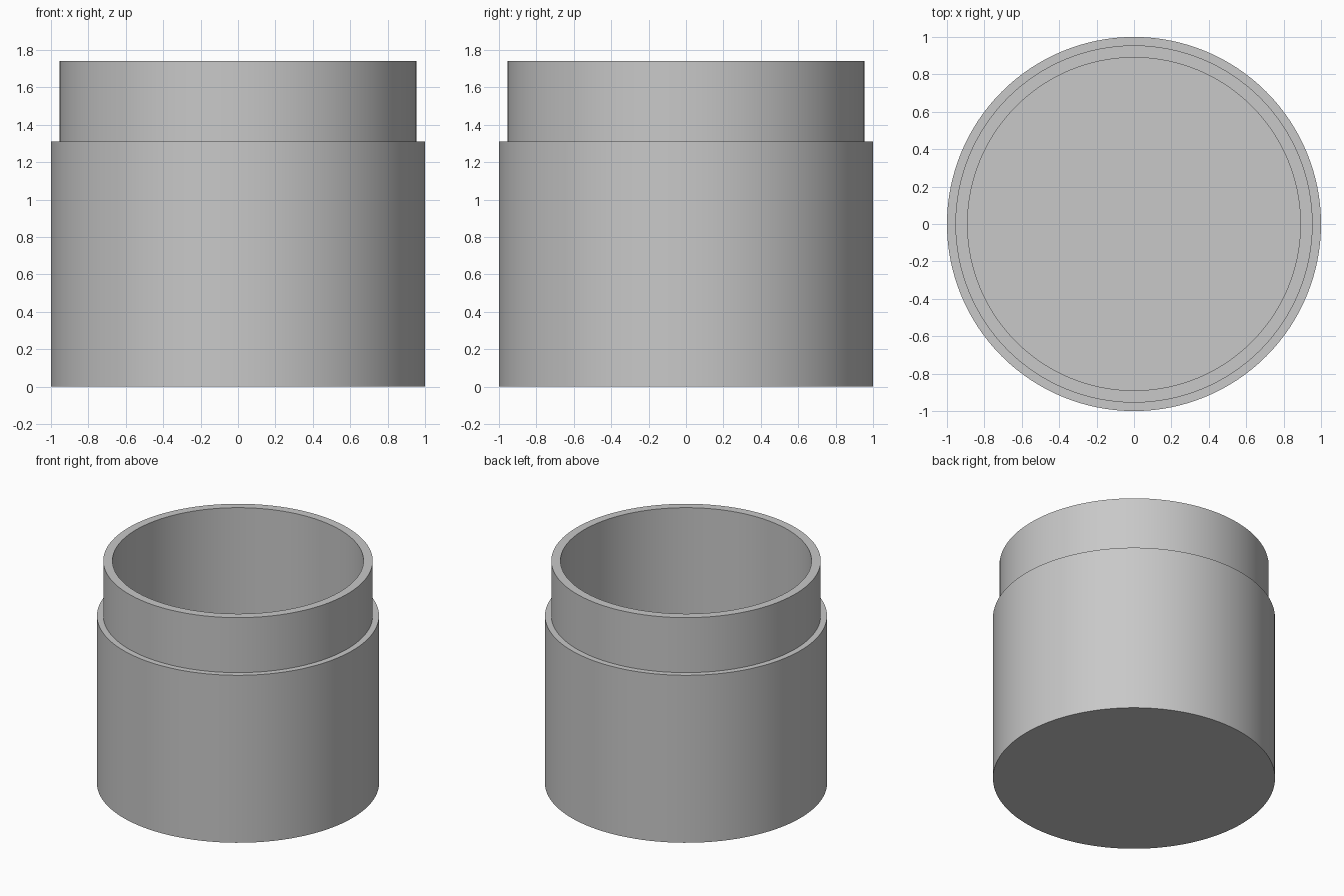
import bpy
import bmesh
import math

cube = bpy.data.objects.get("Cube")
if cube:
    bpy.data.objects.remove(cube, do_unlink=True)

SIDES = 128

grey = bpy.data.materials.new("plain grey")
grey.use_nodes = True
colour = (0.58, 0.58, 0.58, 1)
grey.diffuse_color = colour
grey.node_tree.nodes["Principled BSDF"].inputs["Base Color"].default_value = colour


def turned_part(name, profile, material):
    """Revolve a radius/height profile about z, closing both ends with a disc."""
    bm = bmesh.new()
    rings = []
    for radius, height in profile:
        ring = bmesh.ops.create_circle(bm, segments=SIDES, radius=radius)["verts"]
        for v in ring:
            v.co.z = height
        rings.append(ring)
    for low, high in zip(rings, rings[1:]):
        for i in range(SIDES):
            j = (i + 1) % SIDES
            bm.faces.new((low[i], low[j], high[j], high[i]))
    bm.faces.new(rings[0])
    bm.faces.new(rings[-1])
    bmesh.ops.recalc_face_normals(bm, faces=bm.faces)
    mesh = bpy.data.meshes.new(name)
    bm.to_mesh(mesh)
    bm.free()
    mesh.materials.append(material)
    obj = bpy.data.objects.new(name, mesh)
    bpy.context.collection.objects.link(obj)
    bpy.ops.object.select_all(action="DESELECT")
    obj.select_set(True)
    bpy.context.view_layer.objects.active = obj
    bpy.ops.object.shade_smooth_by_angle(angle=math.radians(30))
    return obj


# Cup: outer wall, shoulder, narrower neck, rim, inner wall and floor
turned_part("cup_body", [
    (1.0, 0.0), (1.0, 1.31),
    (0.955, 1.31), (0.955, 1.74),
    (0.89, 1.74), (0.89, 0.11),
], grey)
